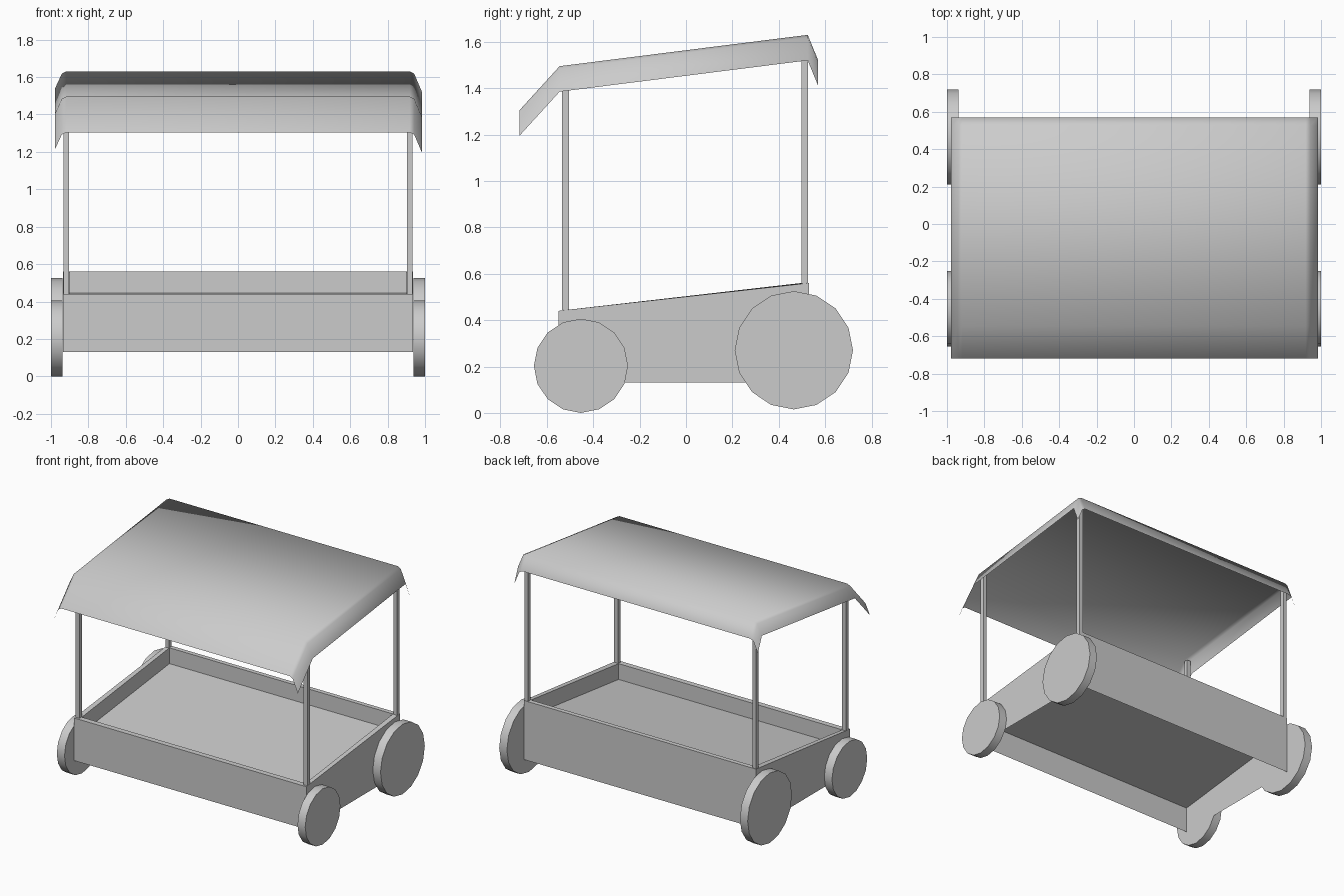
import bpy, bmesh, math
from mathutils import Matrix

if "Cube" in bpy.data.objects:
    bpy.data.objects.remove(bpy.data.objects["Cube"])


def make_object(name, bm):
    bmesh.ops.recalc_face_normals(bm, faces=bm.faces)
    mesh = bpy.data.meshes.new(name)
    bm.to_mesh(mesh)
    bm.free()
    ob = bpy.data.objects.new(name, mesh)
    bpy.context.collection.objects.link(ob)
    return ob


def smooth(ob, angle):
    bpy.context.view_layer.objects.active = ob
    ob.select_set(True)
    bpy.ops.object.shade_smooth_by_angle(angle=math.radians(angle))
    ob.select_set(False)


# Tray: sloped rim, thin walls, raised sloping floor, hollow underneath
X, XI = 0.935, 0.90
YF, YB, YFI, YBI = -0.55, 0.53, -0.51, 0.497
Z0, ZF, ZB, DEPTH = 0.13, 0.44, 0.56, 0.115


def ring(bm, x, yf, yb, zf, zb):
    return [bm.verts.new(p) for p in
            ((-x, yf, zf), (x, yf, zf), (x, yb, zb), (-x, yb, zb))]


bm = bmesh.new()
rings = [ring(bm, X, YF, YB, Z0, Z0),
         ring(bm, X, YF, YB, ZF, ZB),
         ring(bm, XI, YFI, YBI, ZF, ZB),
         ring(bm, XI, YFI, YBI, ZF - DEPTH, ZB - DEPTH),
         ]
for a, b in zip(rings, rings[1:]):
    for i in range(4):
        j = (i + 1) % 4
        bm.faces.new((a[i], a[j], b[j], b[i]))
bm.faces.new(rings[-1])
make_object("tray", bm)

# Underside of the floor, reaching the outer walls
bm = bmesh.new()
bm.faces.new(ring(bm, X, YF, YB, ZF - DEPTH - 0.005, ZB - DEPTH + 0.003))
make_object("floor_underside", bm)


# Wheels: 16-sided discs, larger at the back
def wheel(name, side, y, z, r):
    bm = bmesh.new()
    bmesh.ops.create_cone(bm, cap_ends=True, segments=16, radius1=r, radius2=r,
                          depth=0.062,
                          matrix=Matrix.Translation((side * 0.969, y, z))
                          @ Matrix.Rotation(math.pi / 2, 4, 'Y'))
    smooth(make_object(name, bm), 30)


# Posts: slim square bars from the rim to the roof
def post(name, side, y, z0, z1):
    bm = bmesh.new()
    bmesh.ops.create_cube(bm, size=1.0,
                          matrix=Matrix.Translation((side * 0.918, y, (z0 + z1) / 2))
                          @ Matrix.Diagonal((0.03, 0.03, z1 - z0, 1)))
    make_object(name, bm)


for label, s in (("left", -1), ("right", 1)):
    wheel("front_wheel_" + label, s, -0.453, 0.203, 0.203)
    wheel("back_wheel_" + label, s, 0.465, 0.27, 0.255)
    post("front_post_" + label, s, -0.52, 0.43, 1.47)
    post("back_post_" + label, s, 0.512, 0.54, 1.605)

# Canopy: a single smooth sheet with drooping edges on every side
across = [(-0.978, -0.09), (-0.942, -0.012), (-0.918, 0),
          (0.918, 0), (0.942, -0.012), (0.984, -0.11)]
along = [(-0.718, 1.305), (-0.545, 1.495), (0.525, 1.63), (0.57, 1.52)]
bm = bmesh.new()
grid = [[bm.verts.new((x, y, z + dz)) for x, dz in across] for y, z in along]
for a, b in zip(grid, grid[1:]):
    for i in range(len(across) - 1):
        bm.faces.new((a[i], a[i + 1], b[i + 1], b[i]))
smooth(make_object("canopy", bm), 180)
